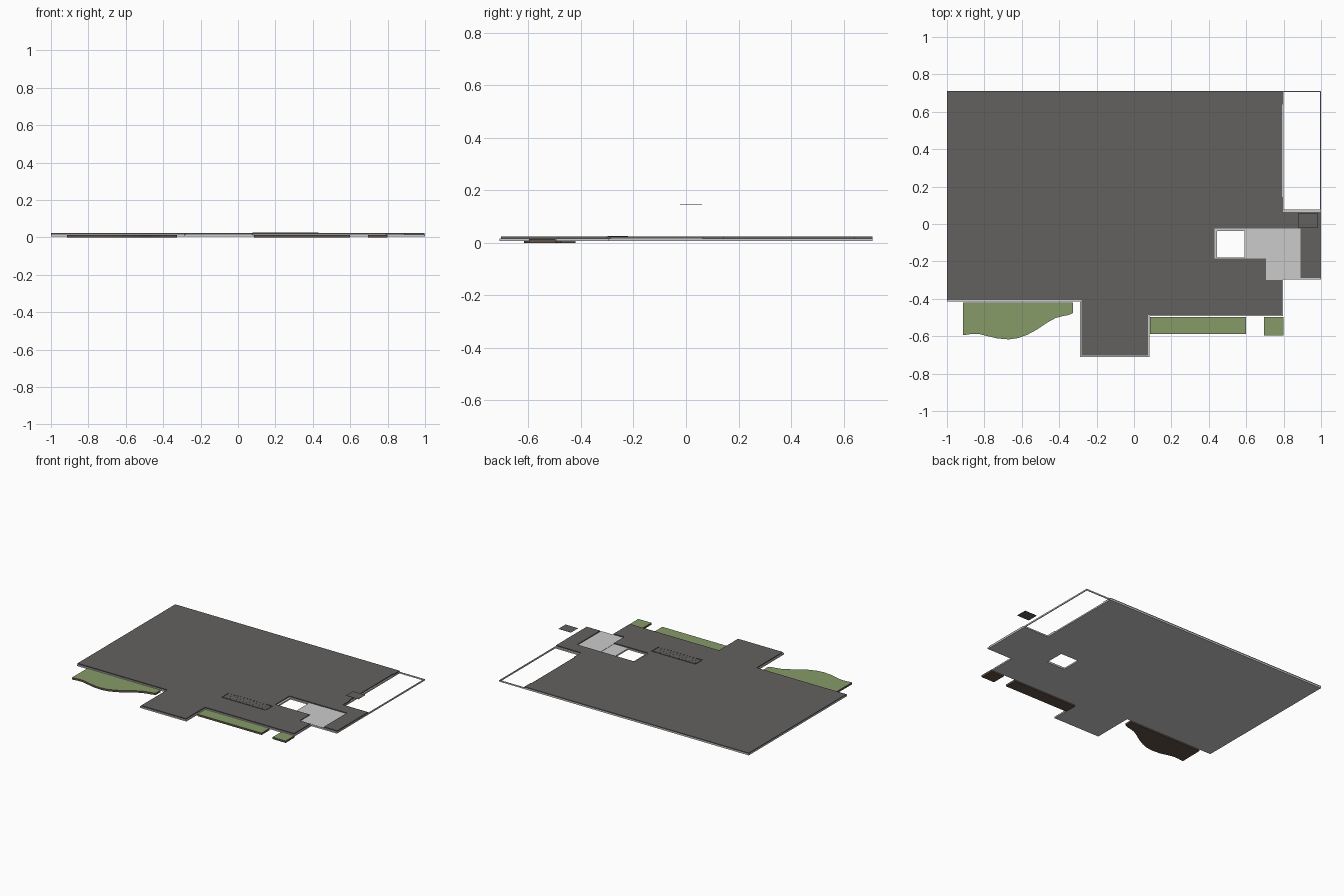
import bpy, bmesh

if "Cube" in bpy.data.objects:
    bpy.data.objects.remove(bpy.data.objects["Cube"])

def material(name, rgb):
    m = bpy.data.materials.new(name)
    m.diffuse_color = (*rgb, 1)
    m.use_nodes = True
    m.node_tree.nodes["Principled BSDF"].inputs["Base Color"].default_value = m.diffuse_color
    return m

DARK = material("dark_floor", (0.125, 0.12, 0.115))
GREEN = material("grass", (0.24, 0.33, 0.14))
SOIL = material("soil", (0.12, 0.085, 0.065))

def rect(x0, x1, y0, y1):
    return [(x0, y0), (x1, y0), (x1, y1), (x0, y1)]

def slab(name, loops, z0, z1, mat=None, side_mat=None):
    """Extrude flat outlines (first outer, then holes) from z0 to z1."""
    bm = bmesh.new()
    edges = []
    for loop in loops:
        vs = [bm.verts.new((x, y, z0)) for x, y in loop]
        edges += [bm.edges.new((vs[i - 1], vs[i])) for i in range(len(vs))]
    bmesh.ops.triangle_fill(bm, use_beauty=True, use_dissolve=False, edges=edges)
    if z1 > z0:
        ret = bmesh.ops.extrude_face_region(bm, geom=bm.faces[:], use_keep_orig=True)
        top = [g for g in ret["geom"] if isinstance(g, bmesh.types.BMVert)]
        bmesh.ops.translate(bm, verts=top, vec=(0, 0, z1 - z0))
        bmesh.ops.recalc_face_normals(bm, faces=bm.faces[:])
    bm.normal_update()
    me = bpy.data.meshes.new(name)
    if mat:
        me.materials.append(mat)
    if side_mat:
        me.materials.append(side_mat)
        for f in bm.faces:
            f.material_index = 0 if f.normal.z > 0.5 else 1
    bm.to_mesh(me)
    bm.free()
    ob = bpy.data.objects.new(name, me)
    bpy.context.collection.objects.link(ob)
    return ob

# Concrete foundation with stair opening and open side frame
slab("foundation", [
    [(-1, 0.71), (-1, -0.415), (-0.29, -0.415), (-0.29, -0.71), (0.083, -0.71),
     (0.083, -0.493), (0.797, -0.493), (0.797, -0.297), (1, -0.297), (1, 0.71)],
    rect(0.445, 0.59, -0.18, -0.037),
    rect(0.8, 0.994, 0.077, 0.705)], 0.006, 0.016)

# Dark floor finish, leaving the entrance recess exposed
slab("floor_finish", [[
    (-1, 0.71), (-1, -0.407), (-0.282, -0.407), (-0.282, -0.704), (0.076, -0.704),
    (0.076, -0.486), (0.79, -0.486), (0.79, -0.3), (0.705, -0.3), (0.705, -0.185),
    (0.43, -0.185), (0.43, -0.025), (0.89, -0.025), (0.89, -0.288), (0.997, -0.288),
    (0.997, 0.063), (0.797, 0.063), (0.797, 0.145), (0.79, 0.145), (0.79, 0.64),
    (0.797, 0.64), (0.797, 0.71)]], 0.016, 0.023, DARK)

# Entrance landing
slab("landing", [rect(0.705, 0.888, -0.295, -0.027)], 0.016, 0.018)

# Slatted floor grille: rim and diagonal slats
X0, X1, Y0, Y1 = 0.078, 0.43, -0.298, -0.22
slab("grille_rim", [rect(X0, X1, Y0, Y1),
                    rect(X0 + .003, X1 - .003, Y0 + .003, Y1 - .003)], 0.023, 0.026, DARK)
for i in range(12):
    x = X0 + 0.004 + i * 0.0255
    slab(f"grille_slat_{i}", [[(x + .045, Y0), (x + .063, Y0), (x + .018, Y1), (x, Y1)]],
         0.023, 0.026, DARK)

# Grass beds with soil sides and underside
beds = {
    "curved_lawn": [(-0.913, -0.42), (-0.915, -0.595), (-0.87, -0.588), (-0.83, -0.588),
                    (-0.78, -0.6), (-0.73, -0.612), (-0.67, -0.617), (-0.62, -0.61),
                    (-0.57, -0.592), (-0.52, -0.565), (-0.46, -0.525), (-0.42, -0.503),
                    (-0.38, -0.492), (-0.35, -0.487), (-0.325, -0.475), (-0.325, -0.42)],
    "front_lawn": rect(0.085, 0.6, -0.587, -0.497),
    "corner_lawn": rect(0.695, 0.8, -0.597, -0.497)}
for name, outline in beds.items():
    slab(name, [outline], 0, 0.014, GREEN, SOIL)

# Small raised panel
slab("raised_panel", [rect(0.88, 0.98, -0.022, 0.06)], 0.144, 0.145, DARK)
